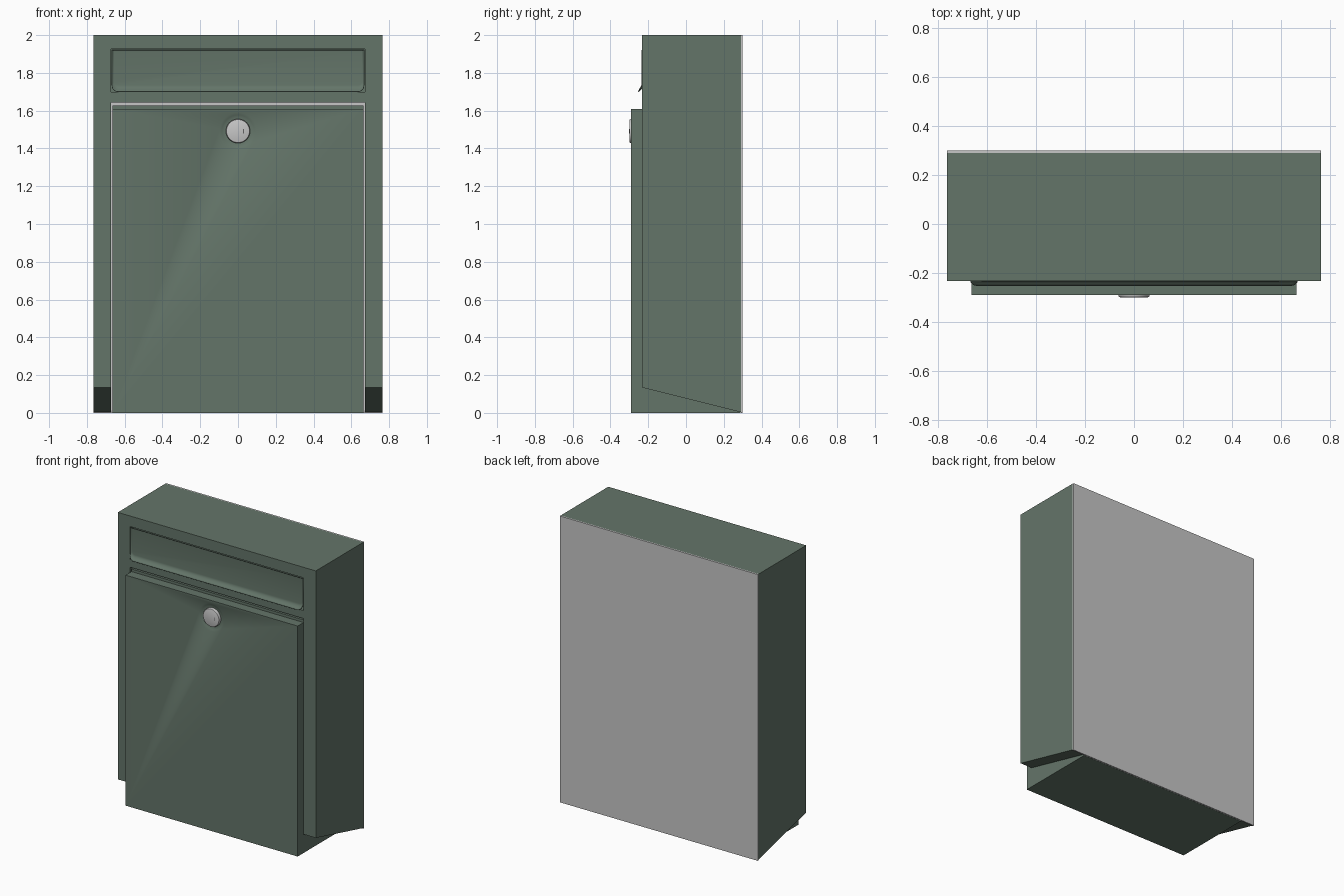
import bpy, bmesh, math
from mathutils import Matrix

if "Cube" in bpy.data.objects:
    bpy.data.objects.remove(bpy.data.objects["Cube"])


def material(name, rgb):
    m = bpy.data.materials.new(name)
    m.diffuse_color = (*rgb, 1)
    m.use_nodes = True
    m.node_tree.nodes["Principled BSDF"].inputs["Base Color"].default_value = m.diffuse_color
    return m


GREEN = material("sage green", (0.127, 0.178, 0.141))
GREY = material("light grey", (0.57, 0.57, 0.57))
DARK = material("dark grey", (0.12, 0.12, 0.12))


def make(name, bm, mat):
    bmesh.ops.recalc_face_normals(bm, faces=bm.faces)
    me = bpy.data.meshes.new(name)
    bm.to_mesh(me)
    bm.free()
    me.materials.append(mat)
    ob = bpy.data.objects.new(name, me)
    bpy.context.collection.objects.link(ob)
    return ob


def prism(name, profile, half_w, mat):
    """Side profile (y, z) swept across x."""
    bm = bmesh.new()
    f = bm.faces.new([bm.verts.new((-half_w, y, z)) for y, z in profile])
    r = bmesh.ops.extrude_face_region(bm, geom=[f])
    verts = [v for v in r["geom"] if isinstance(v, bmesh.types.BMVert)]
    bmesh.ops.translate(bm, verts=verts, vec=(2 * half_w, 0, 0))
    return make(name, bm, mat)


def block(name, hw, y0, y1, z0, z1, mat):
    return prism(name, [(y0, z0), (y1, z0), (y1, z1), (y0, z1)], hw, mat)


def lathe(name, rings, z, mat, segs=48):
    """Closed stack of circles (radius, y) facing the front."""
    bm = bmesh.new()
    loops = [[bm.verts.new((r * math.cos(2 * math.pi * i / segs), y,
                            z + r * math.sin(2 * math.pi * i / segs)))
              for i in range(segs)] for r, y in rings]
    for a, b in zip(loops, loops[1:]):
        for i in range(segs):
            j = (i + 1) % segs
            bm.faces.new((a[i], a[j], b[j], b[i]))
    bm.faces.new(loops[0])
    bm.faces.new(loops[-1])
    return make(name, bm, mat)


def activate(ob):
    bpy.ops.object.select_all(action='DESELECT')
    ob.select_set(True)
    bpy.context.view_layer.objects.active = ob


def cut(ob, cutter):
    mod = ob.modifiers.new("cut", 'BOOLEAN')
    mod.operation, mod.solver, mod.object = 'DIFFERENCE', 'EXACT', cutter
    activate(ob)
    bpy.ops.object.modifier_apply(modifier=mod.name)
    bpy.data.objects.remove(cutter)


def smooth(ob, angle=30):
    activate(ob)
    bpy.ops.object.shade_smooth_by_angle(angle=math.radians(angle))


# Housing with sloped underside, door opening and mail slot pocket
FRONT, BACK = -0.234, 0.29
body = prism("housing", [(FRONT, 0.135), (BACK, 0.004), (BACK, 2), (FRONT, 2)], 0.765, GREEN)
cut(body, block("door_opening", 0.672, -0.4, 0.4, -0.1, 1.642, GREEN))
cut(body, block("slot_pocket", 0.672, -0.4, -0.19, 1.698, 1.926, GREEN))

# Back plate
block("back_plate", 0.765, BACK, 0.30, 0, 2, GREY)

# Door box with a stepped upper lip and a shallow dish around the lock
LOCK_Z, DOOR = 1.492, -0.291
door = prism("door", [(DOOR, 0), (BACK - 0.001, 0), (BACK - 0.001, 1.628), (-0.226, 1.628),
                      (-0.226, 1.61), (DOOR, 1.61)], 0.665, GREEN)
cut(door, lathe("dish_cutter", [(0.104, -0.295), (0.098, DOOR), (0.085, -0.284),
                                (0.068, -0.280)], LOCK_Z, GREEN))
smooth(door)

# Lock cylinder and key slot
lock = lathe("lock", [(0.064, -0.27), (0.064, -0.292), (0.061, -0.298), (0.056, -0.30)],
             LOCK_Z, GREY)
smooth(lock)
slot = block("key_slot", 0.003, -0.3005, -0.299, LOCK_Z - 0.012, LOCK_Z + 0.012, DARK)
slot.location.x = 0.03


# Mail flap: dished sheet whose lower edge flares outward
def flap_loop(bm, t):
    hw, top, bot, r = 0.668 - 0.012 * t, 1.922 - 0.008 * t, 1.70 + 0.035 * t, 0.035 - 0.015 * t
    pts = [(-hw, top)]
    for cx, start in ((-hw + r, math.pi), (hw - r, 1.5 * math.pi)):
        for i in range(7):
            a = start + i * math.pi / 12
            pts.append((cx + r * math.cos(a), bot + r + r * math.sin(a)))
    pts.append((hw, top))
    loop = []
    for x, z in pts:
        low = min(1, max(0, (bot + r - z) / r))
        rim = -0.235 - 0.018 * low
        loop.append(bm.verts.new((x, -0.228 + (rim + 0.228) * (1 - t) ** 2, z)))
    return loop


bm = bmesh.new()
loops = [flap_loop(bm, k / 5) for k in range(6)]
for a, b in zip(loops, loops[1:]):
    for i in range(len(a)):
        j = (i + 1) % len(a)
        bm.faces.new((a[i], a[j], b[j], b[i]))
bm.faces.new(loops[-1])
flap = make("mail_flap", bm, GREEN)
sol = flap.modifiers.new("thickness", 'SOLIDIFY')
sol.thickness, sol.offset = 0.003, 0
smooth(flap, 40)
